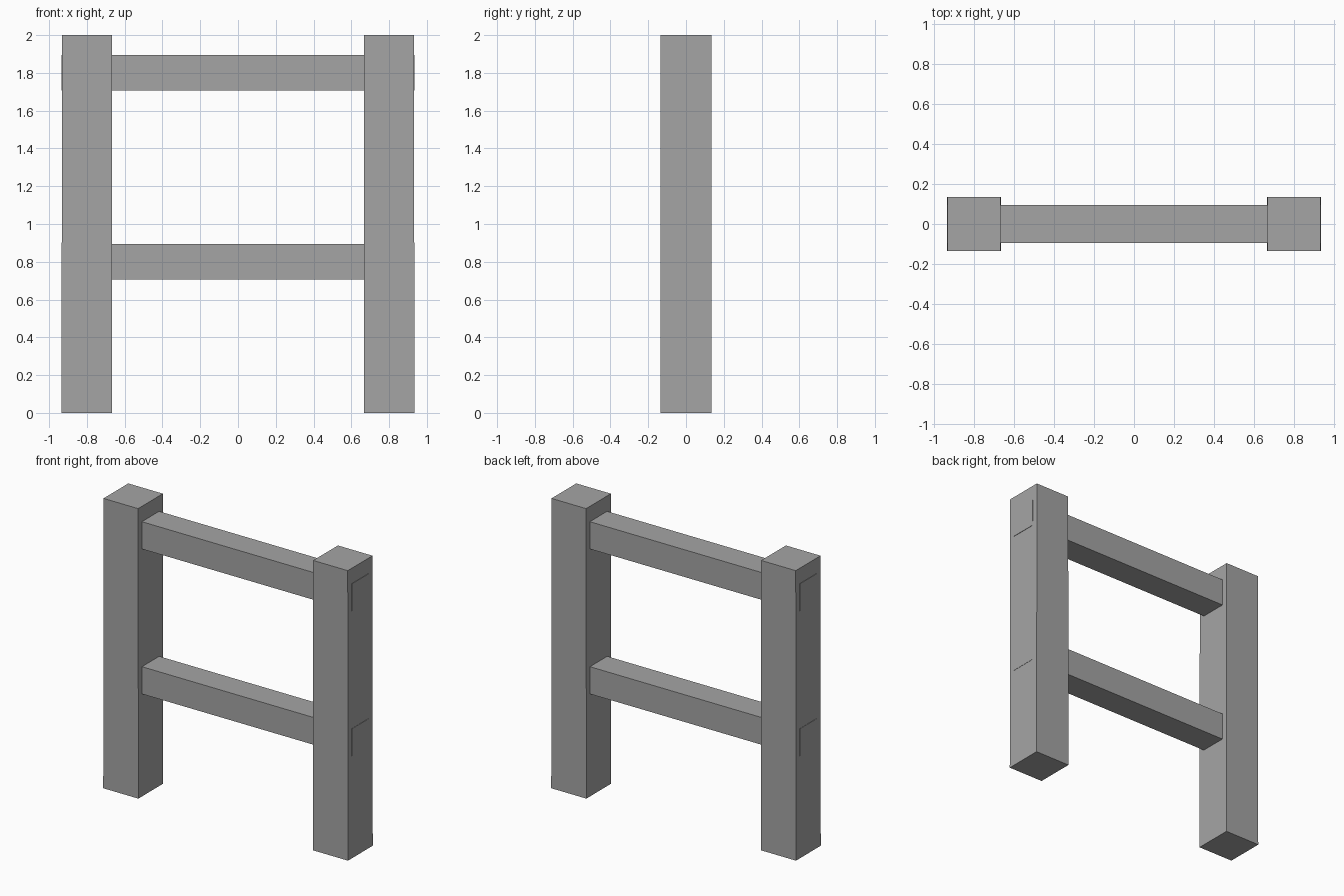
import bpy

if "Cube" in bpy.data.objects:
    bpy.data.objects.remove(bpy.data.objects["Cube"])

# Dark grey for the whole frame
grey = bpy.data.materials.new("dark_grey")
grey.diffuse_color = (0.376, 0.376, 0.376, 1)
grey.use_nodes = True
grey.node_tree.nodes["Principled BSDF"].inputs["Base Color"].default_value = grey.diffuse_color


def box(name, center, size):
    """Add a grey box with its scale applied."""
    bpy.ops.mesh.primitive_cube_add(size=1, location=center)
    obj = bpy.context.object
    obj.name = name
    obj.scale = size
    bpy.ops.object.transform_apply(location=False, rotation=False, scale=True)
    obj.data.materials.append(grey)
    return obj


# Upright square posts, very slightly wider at the foot
for side, x in (("left", -0.8), ("right", 0.8)):
    post = box(side + "_post", (x, 0, 1.0), (0.264, 0.27, 2.0))
    for v in post.data.vertices:
        if v.co.z < 0:
            v.co.x *= 1.015

# Square rails running through both posts, ends just proud of the outer faces
for name, z in (("upper_rail", 1.8), ("lower_rail", 0.8)):
    box(name, (0, 0, z), (1.87, 0.188, 0.188))
